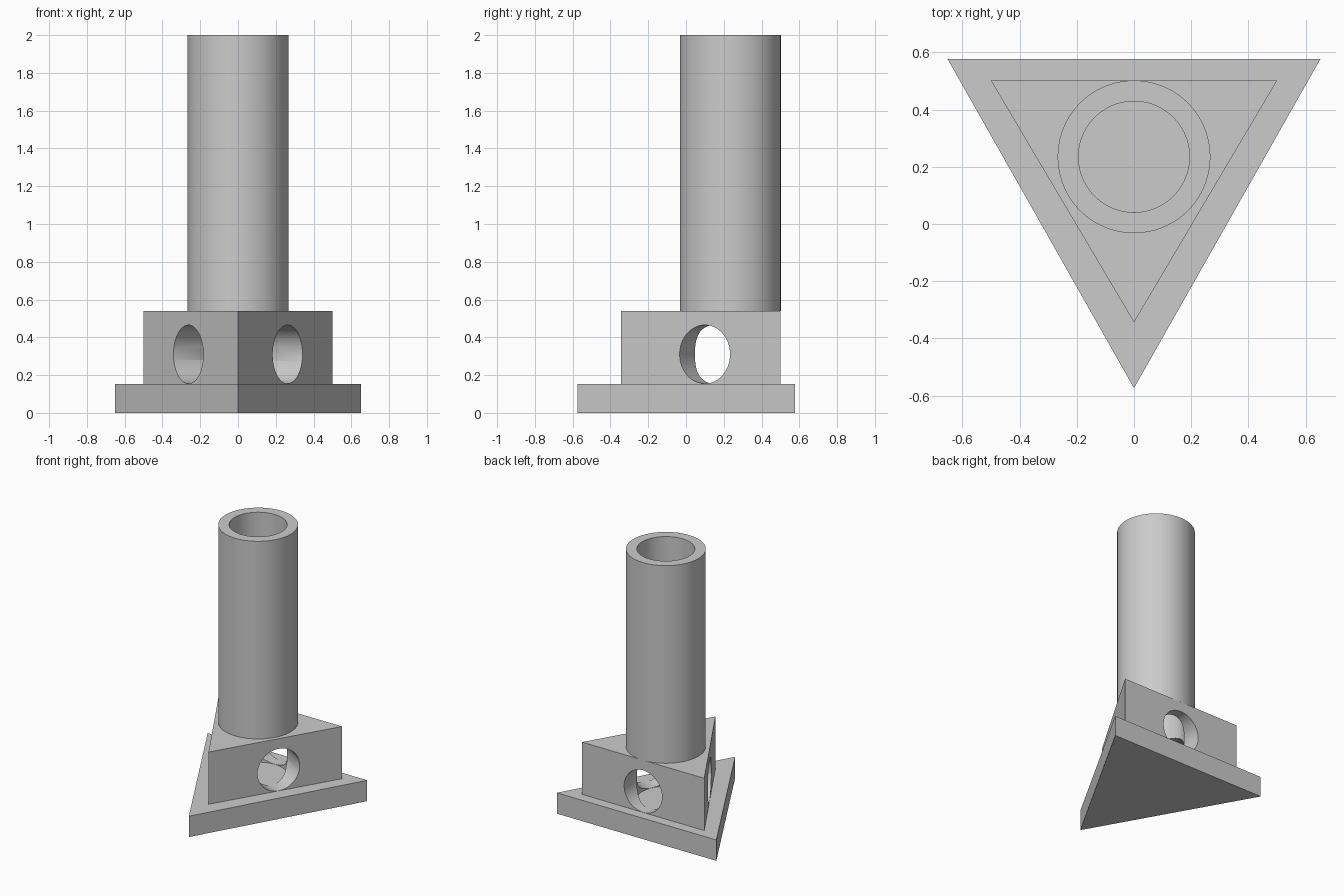
import bpy, bmesh, math
from mathutils import Vector

cube = bpy.data.objects.get("Cube")
if cube:
    bpy.data.objects.remove(cube, do_unlink=True)

grey = bpy.data.materials.new("light_grey")
grey.use_nodes = True
grey.diffuse_color = (0.6, 0.6, 0.6, 1)
grey.node_tree.nodes["Principled BSDF"].inputs["Base Color"].default_value = (0.6, 0.6, 0.6, 1)

FLOOR, BLOCK_TOP, TUBE_TOP = 0.154, 0.54, 2.0
TUBE_Y, OUTER, INNER = 0.235, 0.267, 0.194
HOLE_Z, HOLE_R, HOLE_Y = 0.31, 0.155, 0.255


def finish(name, bm):
    bmesh.ops.recalc_face_normals(bm, faces=bm.faces)
    mesh = bpy.data.meshes.new(name)
    bm.to_mesh(mesh)
    bm.free()
    mesh.materials.append(grey)
    obj = bpy.data.objects.new(name, mesh)
    bpy.context.collection.objects.link(obj)
    return obj


def triangle_prism(name, half_width, back, front, z0, z1):
    bm = bmesh.new()
    corners = [(-half_width, back), (0, front), (half_width, back)]
    face = bm.faces.new([bm.verts.new((x, y, z0)) for x, y in corners])
    top = bmesh.ops.extrude_face_region(bm, geom=[face])["geom"]
    verts = [g for g in top if isinstance(g, bmesh.types.BMVert)]
    bmesh.ops.translate(bm, verts=verts, vec=(0, 0, z1 - z0))
    return finish(name, bm)


def cylinder(name, start, end, radius):
    start, end = Vector(start), Vector(end)
    axis = end - start
    bpy.ops.mesh.primitive_cylinder_add(vertices=96, radius=radius, depth=axis.length,
                                        location=(start + end) / 2)
    obj = bpy.context.object
    obj.name = name
    obj.rotation_euler = axis.to_track_quat("Z", "Y").to_euler()
    obj.data.materials.append(grey)
    return obj


def activate(obj):
    bpy.ops.object.select_all(action="DESELECT")
    obj.select_set(True)
    bpy.context.view_layer.objects.active = obj


def cut(target, cutter):
    cutter.hide_render = True
    mod = target.modifiers.new("cut", "BOOLEAN")
    mod.operation, mod.solver, mod.object = "DIFFERENCE", "EXACT", cutter
    activate(target)
    bpy.ops.object.modifier_apply(modifier=mod.name)
    bpy.data.objects.remove(cutter, do_unlink=True)


# Triangular foot and the smaller block standing on it
base_plate = triangle_prism("base_plate", 0.652, 0.577, -0.574, 0, FLOOR)
block = triangle_prism("socket_block", 0.5, 0.501, -0.344, FLOOR, BLOCK_TOP)

# Vertical bore through the block, then one round hole in from each side
cut(block, cylinder("bore", (0, TUBE_Y, 0), (0, TUBE_Y, 1), INNER))
side = Vector((0.845, -0.5, 0)).normalized()
for d in (Vector((0, 1, 0)), side, Vector((-side.x, side.y, 0))):
    centre = Vector((0, HOLE_Y, HOLE_Z))
    cut(block, cylinder("hole", centre, centre + d * 0.6, HOLE_R))

# Upright hollow tube: a rectangular wall section spun round its axis
bm = bmesh.new()
wall = [(INNER, BLOCK_TOP), (OUTER, BLOCK_TOP), (OUTER, TUBE_TOP), (INNER, TUBE_TOP)]
verts = [bm.verts.new((r, TUBE_Y, z)) for r, z in wall]
edges = [bm.edges.new((verts[i], verts[(i + 1) % 4])) for i in range(4)]
bmesh.ops.spin(bm, geom=verts + edges, cent=(0, TUBE_Y, 0), axis=(0, 0, 1),
               angle=math.tau, steps=96)
bmesh.ops.remove_doubles(bm, verts=bm.verts, dist=0.0005)
tube = finish("tube", bm)

# Smooth round walls, crisp edges
for obj in (block, tube):
    activate(obj)
    bpy.ops.object.shade_smooth_by_angle(angle=math.radians(30))
